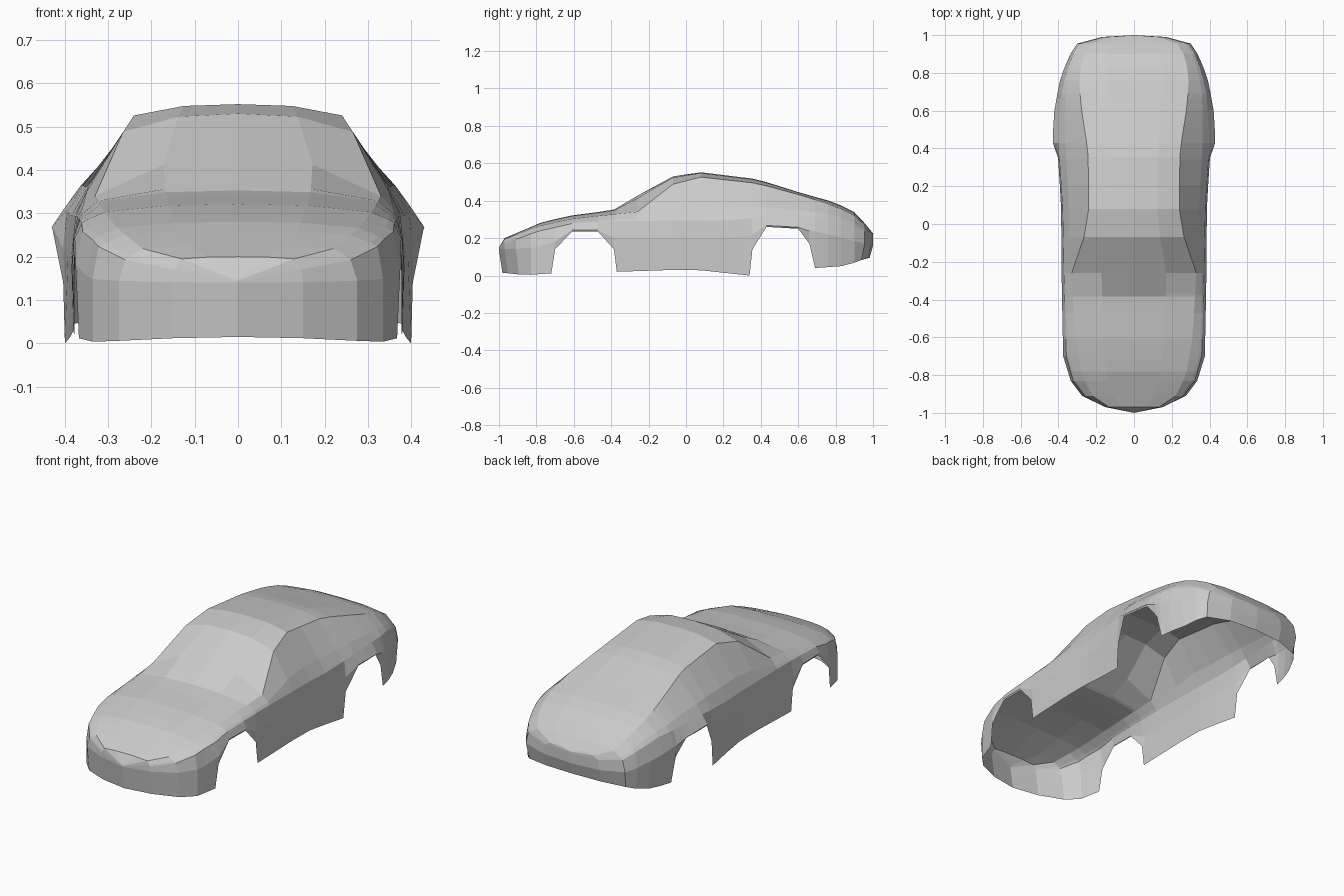
import bpy, bmesh


def rail(*pts):
    """Piecewise linear curve: position along the car -> value."""
    def value(y):
        if y <= pts[0][0]:
            return pts[0][1]
        for (a, u), (b, v) in zip(pts, pts[1:]):
            if y <= b:
                return u + (v - u) * (y - a) / (b - a)
        return pts[-1][1]
    return value


# Centre line: nose, bonnet, windscreen, roof, sloping tail
top_z = rail((-1, .15), (-.97, .20), (-.77, .285), (-.62, .32), (-.39, .35),
             (-.25, .432), (-.07, .53), (.08, .552), (.38, .515), (.62, .44),
             (.8, .39), (.9, .338), (.955, .28), (1, .225))
# Bonnet edge, screen pillar and roof edge
edge_x = rail((-1, 0), (-.97, .13), (-.91, .22), (-.8, .275), (-.6, .31),
              (-.26, .33), (-.07, .265), (.08, .24), (.38, .243), (.62, .28),
              (.75, .29), (.88, .275), (.955, .23), (.99, .13), (1, 0))
edge_z = rail((-1, .145), (-.97, .195), (-.8, .262), (-.6, .305), (-.39, .327),
              (-.26, .34), (-.07, .488), (.08, .526), (.38, .493), (.62, .428),
              (.8, .37), (.9, .32), (.955, .27), (1, .222))
# Beltline under the side windows
belt_x = rail((-1, 0), (-.97, .145), (-.91, .26), (-.83, .322), (-.7, .358),
              (-.3, .37), (.1, .378), (.42, .40), (.7, .383), (.88, .335),
              (.955, .285), (.99, .16), (1, 0))
belt_z = rail((-1, .142), (-.97, .17), (-.8, .235), (-.6, .28), (-.3, .292),
              (.2, .295), (.45, .315), (.75, .312), (.88, .275), (1, .21))
# Widest line, flaring over the rear wheels
side_x = rail((-1, 0), (-.97, .15), (-.91, .275), (-.83, .335), (-.7, .375),
              (-.3, .383), (.1, .386), (.35, .402), (.43, .43), (.58, .425),
              (.75, .395), (.88, .35), (.955, .30), (.99, .17), (1, 0))
side_z = rail((-1, .14), (-.8, .15), (-.65, .2), (.3, .2), (.45, .255),
              (.7, .235), (1, .16))
# Lower edge with both wheel arches
SILL = [(-1, .015), (-.91, .006), (-.83, .004), (-.72, .012), (-.70, .14),
        (-.61, .235), (-.47, .235), (-.385, .14), (-.37, .02), (-.07, .03),
        (.08, .028), (.34, 0), (.355, .14), (.43, .26), (.60, .25),
        (.66, .17), (.69, .04), (.83, .05), (1, .095)]
sill_z = rail(*SILL)
sill_x = rail((-.83, 1), (-.6, .99), (.3, .985), (.36, 1), (.69, .97), (1, .97))


def section(y):
    """Half cross-section from the centre line down to the lower edge."""
    t, ex, ez = top_z(y), edge_x(y), edge_z(y)
    bx, bz, low = belt_x(y), belt_z(y), sill_z(y)
    sz = max(side_z(y), low + .008)
    tuck = .982 if abs(y) > .9 else 1
    return [(0, y, t),
            (ex * .52, y, ez + (t - ez) * .84),
            (ex, y, ez),
            (ex + (bx - ex) * .76, y, ez + (bz - ez) * .7),
            (bx, y, bz),
            (side_x(y), y, sz),
            (side_x(y) * sill_x(y), y * tuck, low)]


# Loft the right half of the body shell, then mirror it
stations = sorted({y for y, z in SILL} |
                  {-.97, -.78, -.26, .2, .52, .76, .9, .955, .99})
bm = bmesh.new()
grid = [[bm.verts.new(p) for p in section(y)] for y in stations]
for near, far in zip(grid, grid[1:]):
    for j in range(len(near) - 1):
        bm.faces.new((near[j], near[j + 1], far[j + 1], far[j]))
bmesh.ops.remove_doubles(bm, verts=bm.verts, dist=.0005)
mesh = bpy.data.meshes.new("car_body")
bm.to_mesh(mesh)
bm.free()
body = bpy.data.objects.new("car_body", mesh)
bpy.context.collection.objects.link(body)
mirror = body.modifiers.new("mirror", 'MIRROR')
mirror.use_clip = True
